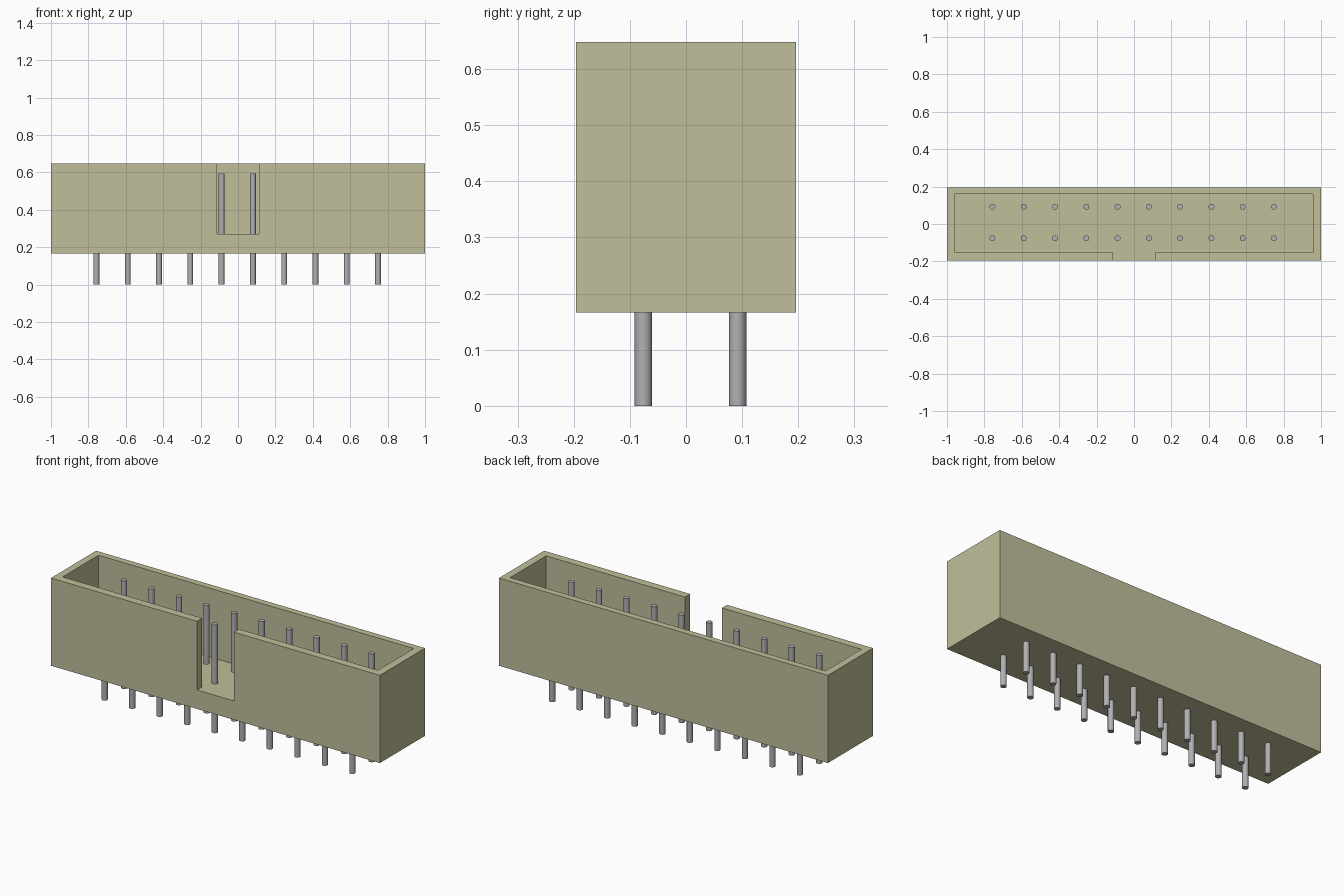
import bpy, bmesh

cube = bpy.data.objects.get("Cube")
if cube:
    bpy.data.objects.remove(cube, do_unlink=True)


def material(name, rgb, metallic=0.0):
    m = bpy.data.materials.new(name)
    m.use_nodes = True
    m.diffuse_color = (*rgb, 1)
    m.node_tree.nodes["Principled BSDF"].inputs["Base Color"].default_value = (*rgb, 1)
    return m


def add_object(name, bm, mat):
    bmesh.ops.recalc_face_normals(bm, faces=bm.faces[:])
    mesh = bpy.data.meshes.new(name)
    bm.to_mesh(mesh)
    bm.free()
    mesh.materials.append(mat)
    ob = bpy.data.objects.new(name, mesh)
    bpy.context.collection.objects.link(ob)
    return ob


plastic = material("khaki plastic", (0.53, 0.52, 0.33))
metal = material("grey metal", (0.44, 0.44, 0.45))

BASE, FLOOR, TOP = 0.166, 0.27, 0.648      # heights of underside, cavity floor, rim
Y = 0.196                                  # half depth of the housing
SLOT = 0.112                               # half width of the key slot

# Housing: a C-shaped rim outline around an open cavity, slot in the front wall
plan = [(SLOT, -Y), (1, -Y), (1, Y), (-1, Y), (-1, -Y), (-SLOT, -Y),
        (-SLOT, -0.152), (-0.96, -0.152), (-0.96, 0.16),
        (0.957, 0.16), (0.957, -0.152), (SLOT, -0.152)]
corners = [1, 2, 3, 4]
inside = [5, 6, 7, 8, 9, 10, 11, 0]
bm = bmesh.new()
t = [bm.verts.new((x, y, TOP)) for x, y in plan]
f = {i: bm.verts.new((*plan[i], FLOOR)) for i in inside}
b = {i: bm.verts.new((*plan[i], BASE)) for i in corners}
bm.faces.new(t)                                            # rim
bm.faces.new([f[i] for i in inside])                       # cavity floor
bm.faces.new([b[i] for i in corners])                      # underside
bm.faces.new([b[4], b[1], t[1], t[0], f[0], f[5], t[5], t[4]])  # notched front
for i, j in zip(corners, corners[1:]):                     # sides and back
    bm.faces.new([b[i], b[j], t[j], t[i]])
for i, j in zip(inside, inside[1:]):                       # cavity walls
    bm.faces.new([f[i], f[j], t[j], t[i]])
add_object("housing", bm, plastic)

# Contact pins: two rows of ten, running through the housing floor
PIN_TOP, PITCH = 0.594, 0.1673
for row, y in (("front", -0.076), ("back", 0.092)):
    for n in range(10):
        bm = bmesh.new()
        bmesh.ops.create_cone(bm, cap_ends=True, segments=24, radius1=0.0155,
                              radius2=0.0155, depth=PIN_TOP)
        pin = add_object(f"{row}_pin_{n + 1}", bm, metal)
        pin.location = (-0.757 + n * PITCH, y, PIN_TOP / 2)
        for p in pin.data.polygons:
            p.use_smooth = len(p.vertices) == 4
